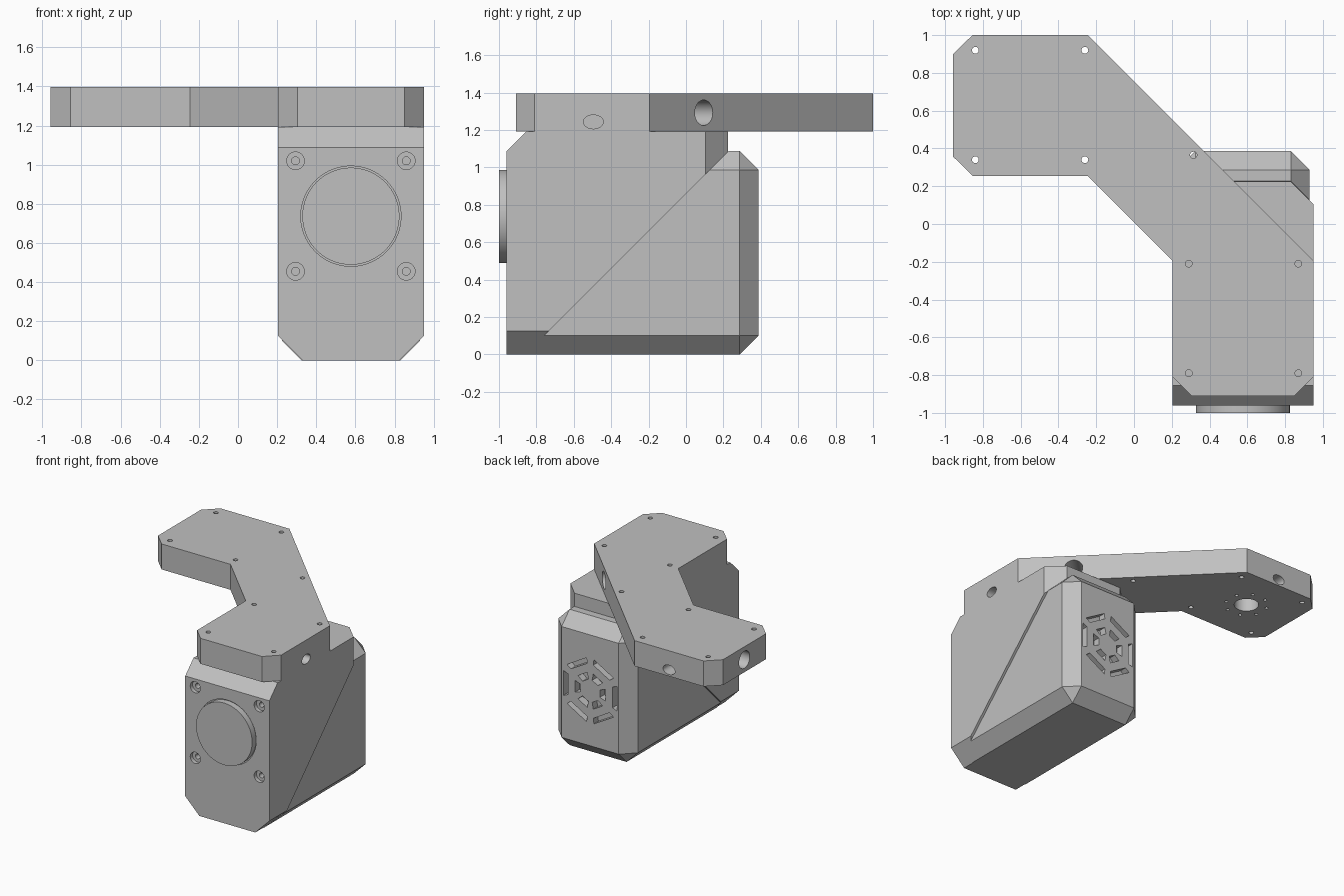
import bpy, bmesh
from math import cos, sin, pi, radians
from mathutils import Matrix, Vector

if "Cube" in bpy.data.objects:
    bpy.data.objects.remove(bpy.data.objects["Cube"])

grey = bpy.data.materials.new("machined grey")
grey.use_nodes = True
grey.diffuse_color = (0.53, 0.53, 0.53, 1)
grey.node_tree.nodes["Principled BSDF"].inputs["Base Color"].default_value = (0.53, 0.53, 0.53, 1)

CX = 0.577            # centre line of the housing
X, Y, Z = Vector((1, 0, 0)), Vector((0, 1, 0)), Vector((0, 0, 1))


def finish(bm, name):
    bmesh.ops.recalc_face_normals(bm, faces=bm.faces)
    mesh = bpy.data.meshes.new(name)
    bm.to_mesh(mesh)
    bm.free()
    mesh.materials.append(grey)
    ob = bpy.data.objects.new(name, mesh)
    bpy.context.collection.objects.link(ob)
    return ob


def box(lo, hi):
    bm = bmesh.new()
    lo, hi = Vector(lo), Vector(hi)
    size = hi - lo
    bmesh.ops.create_cube(bm, size=1, matrix=Matrix.Translation((lo + hi) / 2) @ Matrix.Diagonal((*size, 1)))
    return bm


def trim(bm, point, normal):
    """Cut away everything on the normal's side and cap the cut."""
    cut = bmesh.ops.bisect_plane(bm, geom=bm.verts[:] + bm.edges[:] + bm.faces[:], dist=1e-5,
                                 plane_co=point, plane_no=normal, clear_outer=True)
    edges = [e for e in cut["geom_cut"] if isinstance(e, bmesh.types.BMEdge)]
    bmesh.ops.contextual_create(bm, geom=edges)


def rod(bm, centre, axis, radius, depth, squash=1.0, sides=32):
    """Cylinder centred on a point, running along an axis."""
    turn = axis.to_track_quat('Z', 'Y').to_matrix().to_4x4()
    bmesh.ops.create_cone(bm, cap_ends=True, segments=sides, radius1=radius, radius2=radius, depth=depth,
                          matrix=Matrix.Translation(centre) @ turn @ Matrix.Diagonal((1, squash, 1, 1)))


def prism(bm, points, move):
    face = bm.faces.new([bm.verts.new(p) for p in points])
    new = bmesh.ops.extrude_face_region(bm, geom=[face])["geom"]
    bmesh.ops.translate(bm, vec=move, verts=[v for v in new if isinstance(v, bmesh.types.BMVert)])


def carve(ob, bm):
    """Subtract the cutter geometry from an object."""
    cutter = finish(bm, "cutter")
    cutter.hide_render = True
    mod = ob.modifiers.new("carve", 'BOOLEAN')
    mod.operation, mod.solver, mod.object = 'DIFFERENCE', 'EXACT', cutter
    bpy.context.view_layer.objects.active = ob
    bpy.ops.object.modifier_apply(modifier=mod.name)
    bpy.data.objects.remove(cutter)


# Front housing: block trimmed by the slanted split and its chamfers
bm = box((0.205, -0.96, 0), (0.95, 0.225, 1.192))
trim(bm, (0, -0.86, 0), (0, 1, -1))
trim(bm, (0, -0.96, 1.087), (0, -1, 1))
for x, s in ((0.95, 1), (0.205, -1)):
    trim(bm, (x, 0, 0.125), (s, 0, -1))
    trim(bm, (x, 0.105, 0), (s, 1, 0))
front_housing = finish(bm, "front_housing")

cut = bmesh.new()
rod(cut, (CX, -0.96, 0.737), Y, 0.256, 0.02, sides=96)
for x in (0.294, 0.86):
    for z in (0.455, 1.02):
        rod(cut, (x, -0.96, z), Y, 0.045, 0.06)
carve(front_housing, cut)
cut = bmesh.new()
for x in (0.294, 0.86):
    for z in (0.455, 1.02):
        rod(cut, (x, -0.94, z), Y, 0.02, 0.12, sides=20)
carve(front_housing, cut)

# Output disc on the front
bm = bmesh.new()
rod(bm, (CX, -0.95, 0.737), Y, 0.248, 0.1, sides=96)
output_disc = finish(bm, "output_disc")

# Rear cover: chamfered box behind the slanted split
bm = box((0.225, -1.3, 0), (0.93, 0.387, 1.087))
bmesh.ops.bevel(bm, geom=bm.edges[:], offset=0.1, segments=1, affect='EDGES', clamp_overlap=True)
trim(bm, (0, -0.86, 0), (0, -1, 1))
rear_cover = finish(bm, "rear_cover")

# Hexagonal ring of vents in the cover
cut = bmesh.new()
for i in range(6):
    a = i * pi / 3
    for inner, outer, slope in ((0.198, 0.238, 0.42), (0.085, 0.135, 0.35)):
        pts = []
        for r, t in ((inner, -slope), (outer, -slope), (outer, slope), (inner, slope)):
            u, v = r, r * t
            pts.append((CX + u * cos(a) - v * sin(a), 0.33, 0.54 + u * sin(a) + v * cos(a)))
        prism(cut, pts, (0, 0.1, 0))
carve(rear_cover, cut)

# Cranked arm plate on top
outline = [(-0.958, 0.9), (-0.855, 1), (-0.245, 1), (0.95, -0.195), (0.95, -0.81), (0.85, -0.91),
           (0.305, -0.91), (0.205, -0.81), (0.205, -0.195), (-0.245, 0.255), (-0.855, 0.255), (-0.958, 0.357)]
bm = bmesh.new()
prism(bm, [(x, y, 1.192) for x, y in outline], (0, 0, 0.204))
arm_plate = finish(bm, "arm_plate")

# Screw holes, side ports and the bearing seat under the far end
cut = bmesh.new()
screws = [(x, y) for x in (-0.84, -0.26) for y in (0.34, 0.92)]
screws += [(x, y) for x in (0.29, 0.87) for y in (-0.79, -0.21)]
for x, y in screws + [(0.315, 0.365)]:
    rod(cut, (x, y, 1.3), Z, 0.018, 0.4, sides=20)
rod(cut, (0.95, -0.495, 1.243), X, 0.053, 0.2, 0.7)
rod(cut, (-0.55, 1, 1.243), Y, 0.053, 0.2, 0.7)
rod(cut, (-0.958, 0.63, 1.292), X, 0.068, 0.3)
rod(cut, (0.66, 0.095, 1.292), Vector((1, 1, 0)), 0.068, 0.3)
rod(cut, (-0.55, 0.63, 1.192), Z, 0.09, 0.2)
for i in range(8):
    a = (i + 0.5) * pi / 4
    rod(cut, (-0.55 + 0.155 * cos(a), 0.63 + 0.155 * sin(a), 1.192), Z, 0.013, 0.1, sides=16)
carve(arm_plate, cut)

# Smooth round walls, crisp edges
bpy.ops.object.select_all(action='DESELECT')
for ob in (front_housing, output_disc, rear_cover, arm_plate):
    ob.select_set(True)
    bpy.context.view_layer.objects.active = ob
bpy.ops.object.shade_smooth_by_angle(angle=radians(30))
